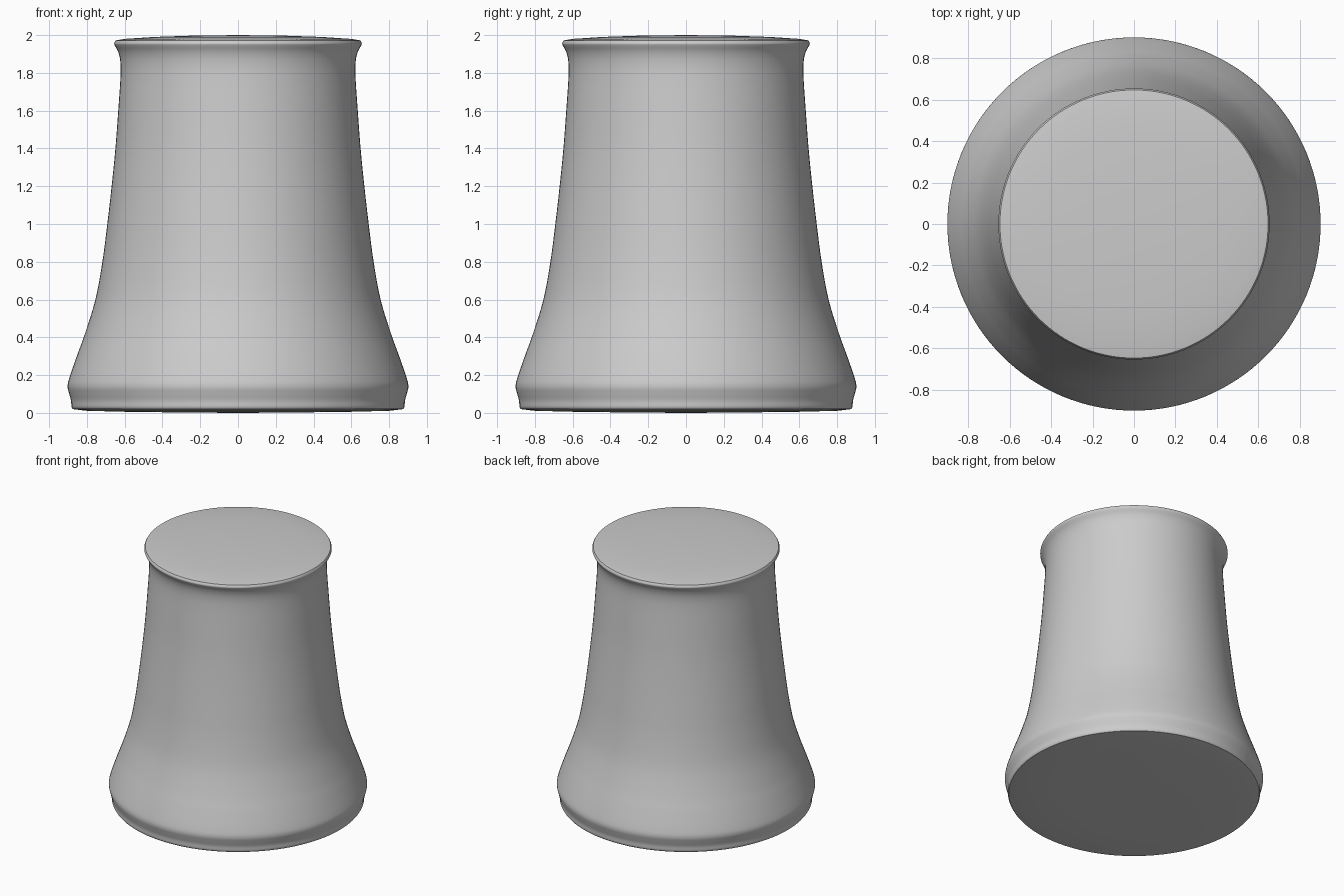
import bpy, bmesh, math
from mathutils import Vector

if "Cube" in bpy.data.objects:
    bpy.data.objects.remove(bpy.data.objects["Cube"])

# Side profile (radius, height) from lower rim to upper lip
SIDE = [(0.875, 0.02), (0.882, 0.033), (0.884, 0.065), (0.895, 0.105), (0.902, 0.14),
        (0.893, 0.185), (0.85, 0.31), (0.81, 0.42), (0.755, 0.60), (0.718, 0.80),
        (0.692, 1.00), (0.669, 1.20), (0.649, 1.40), (0.634, 1.60), (0.622, 1.78),
        (0.623, 1.86), (0.634, 1.91), (0.652, 1.945), (0.655, 1.957), (0.648, 1.972)]


def smooth(points, steps=4):
    """Catmull-Rom curve through the points."""
    p = [Vector(q) for q in points]
    p = [p[0]] + p + [p[-1]]
    out = []
    for a, b, c, d in zip(p, p[1:], p[2:], p[3:]):
        for i in range(steps):
            t = i / steps
            out.append(0.5 * (2 * b + (c - a) * t + (2 * a - 5 * b + 4 * c - d) * t * t
                              + (3 * b - a - 3 * c + d) * t ** 3))
    return out + [p[-1]]


def lathe(name, profile, sides=128):
    bm = bmesh.new()
    verts = [bm.verts.new((r, 0, z)) for r, z in profile]
    edges = [bm.edges.new(pair) for pair in zip(verts, verts[1:])]
    bmesh.ops.spin(bm, geom=verts + edges, cent=(0, 0, 0), axis=(0, 0, 1),
                   angle=2 * math.pi, steps=sides)
    bmesh.ops.remove_doubles(bm, verts=bm.verts, dist=1e-5)
    bmesh.ops.recalc_face_normals(bm, faces=bm.faces)
    mesh = bpy.data.meshes.new(name)
    bm.to_mesh(mesh)
    bm.free()
    obj = bpy.data.objects.new(name, mesh)
    bpy.context.collection.objects.link(obj)
    bpy.context.view_layer.objects.active = obj
    obj.select_set(True)
    bpy.ops.object.shade_smooth_by_angle(angle=math.radians(40))


# Flared body with slightly domed base and top
base = [(0.0, 0.0), (0.3, 0.002), (0.6, 0.006), (0.8, 0.011)]
top = [(0.6, 1.98), (0.45, 1.99), (0.25, 1.997), (0.0, 2.0)]
lathe("flared_body", base + [tuple(v) for v in smooth(SIDE)] + top)
